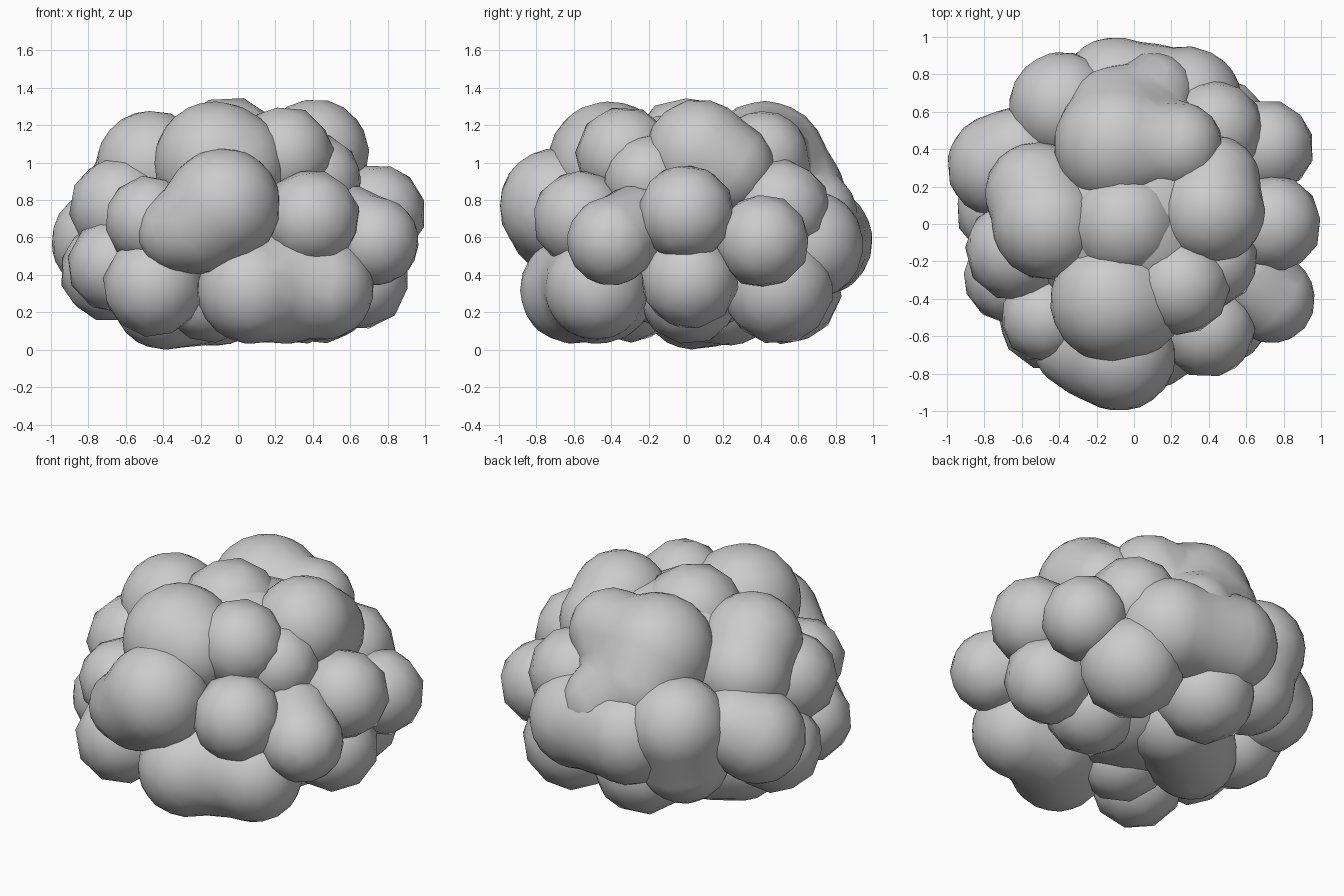
import bpy, bmesh, random
from mathutils import Matrix, Euler

cube = bpy.data.objects.get("Cube")
if cube:
    bpy.data.objects.remove(cube, do_unlink=True)
random.seed(4)

grey = bpy.data.materials.new("cloud_grey")
grey.use_nodes = True
colour = (0.6, 0.6, 0.6, 1)
grey.diffuse_color = colour
grey.node_tree.nodes["Principled BSDF"].inputs["Base Color"].default_value = colour


def add_ball(bm, x, y, z, r, detail):
    """One slightly turned, coarse ball."""
    turn = Euler([random.uniform(0, 3) for _ in range(3)]).to_matrix().to_4x4()
    bmesh.ops.create_icosphere(bm, subdivisions=detail, radius=r,
                               matrix=Matrix.Translation((x, y, z)) @ turn)


def make_puff(name, *balls):
    """A single ball, or several balls melted into one lobe."""
    bm = bmesh.new()
    blended = len(balls) > 1
    for x, y, z, r in balls:
        add_ball(bm, x, y, z, r * 1.015, 3 if blended else 2)
    mesh = bpy.data.meshes.new(name)
    bm.to_mesh(mesh)
    bm.free()
    mesh.materials.append(grey)
    obj = bpy.data.objects.new(name, mesh)
    bpy.context.collection.objects.link(obj)
    if blended:
        remesh = obj.modifiers.new("melt", 'REMESH')
        remesh.mode = 'VOXEL'
        remesh.voxel_size = 0.035
        remesh.use_smooth_shade = True
        smooth = obj.modifiers.new("soften", 'SMOOTH')
        smooth.factor = 0.5
        smooth.iterations = 10
        thin = obj.modifiers.new("coarsen", 'DECIMATE')
        thin.ratio = 0.12
    for p in mesh.polygons:
        p.use_smooth = True


# Inner mass that closes gaps between the puffs
make_puff("cloud_core", (0, 0, 0.68, 0.6))

# Crown
make_puff("crown_back", (-0.09, 0.42, 0.99, 0.34), (0.23, 0.41, 1.03, 0.25),
          (-0.08, 0.55, 0.84, 0.3), (0.02, 0.6, 0.78, 0.26), (0.1, 0.68, 0.72, 0.24))
make_puff("crown_left", (0.41, 0.07, 1.05, 0.29), (0.42, 0.22, 0.97, 0.26))
make_puff("crown_left_back", (0.42, 0.5, 0.75, 0.27))
make_puff("crown_middle", (-0.05, 0, 1.05, 0.3))
make_puff("crown_front", (-0.12, -0.41, 1.0, 0.33), (-0.03, -0.42, 0.98, 0.3))
make_puff("crown_front_left", (0.25, -0.33, 1.04, 0.26))
make_puff("crown_left_shoulder", (0.42, -0.2, 0.91, 0.24))
make_puff("crown_right", (-0.46, 0, 0.98, 0.3), (-0.52, 0.16, 0.87, 0.28))

# Middle ring
make_puff("front_lobe", (-0.08, -0.69, 0.77, 0.31), (-0.2, -0.68, 0.67, 0.27),
          (-0.32, -0.66, 0.63, 0.22))
make_puff("middle_front_left", (0.39, -0.56, 0.7, 0.26))
make_puff("middle_left_front", (0.73, -0.4, 0.58, 0.24), (0.6, -0.28, 0.65, 0.23))
make_puff("middle_left", (0.74, 0, 0.73, 0.26))
make_puff("middle_left_back", (0.71, 0.41, 0.58, 0.25))
make_puff("middle_back", (-0.1, 0.7, 0.58, 0.3), (0.08, 0.68, 0.57, 0.29),
          (0.28, 0.65, 0.56, 0.3))
make_puff("middle_back_right", (-0.38, 0.63, 0.68, 0.29), (-0.38, 0.56, 0.45, 0.27))
make_puff("middle_right_back", (-0.72, 0.31, 0.58, 0.28), (-0.62, 0.37, 0.63, 0.26))
make_puff("middle_right", (-0.63, -0.14, 0.76, 0.27))
make_puff("middle_front_right", (-0.47, -0.5, 0.69, 0.24))

# Lower ring
make_puff("lower_front_lobe", (0.07, -0.6, 0.32, 0.29), (0.25, -0.47, 0.35, 0.32),
          (0.45, -0.48, 0.33, 0.28))
make_puff("lower_front_right", (-0.45, -0.51, 0.34, 0.27))
make_puff("lower_right_front", (-0.66, -0.28, 0.45, 0.25))
make_puff("lower_right", (-0.68, 0.08, 0.42, 0.27))
make_puff("lower_back", (-0.08, 0.54, 0.32, 0.29))
make_puff("lower_back_left", (0.43, 0.49, 0.33, 0.3))
make_puff("lower_left", (0.65, 0.02, 0.37, 0.26))

# Underside
make_puff("underside_right", (-0.4, 0.03, 0.27, 0.27), (-0.28, 0.12, 0.3, 0.29),
          (-0.12, 0.22, 0.32, 0.3))
make_puff("underside_left", (0.33, 0.02, 0.31, 0.28))
make_puff("underside_front", (-0.15, -0.3, 0.31, 0.27))
